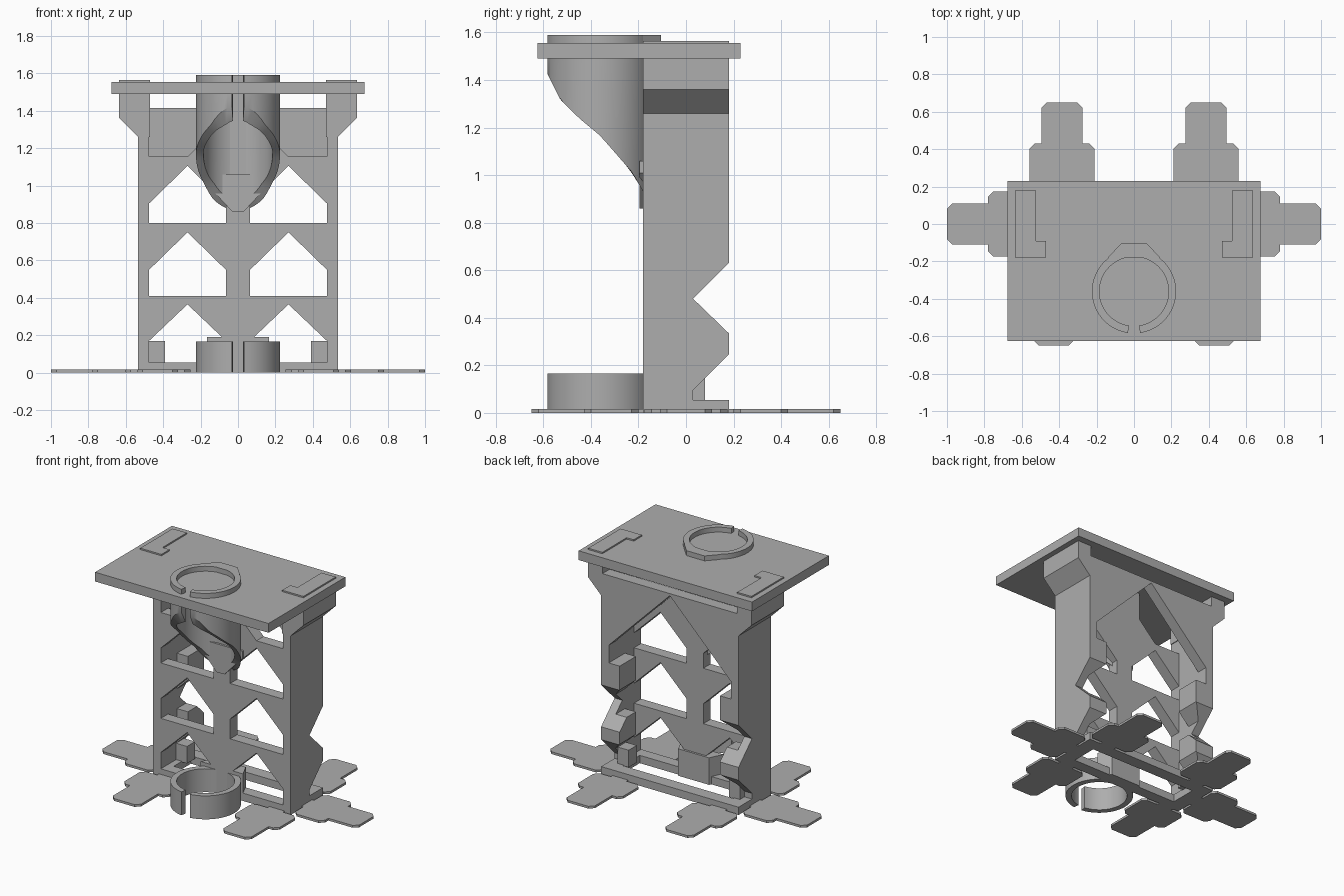
import bpy, bmesh, math

if "Cube" in bpy.data.objects:
    bpy.data.objects.remove(bpy.data.objects["Cube"])

grey = bpy.data.materials.new("plain grey")
grey.diffuse_color = (0.42, 0.42, 0.42, 1)
grey.use_nodes = True
grey.node_tree.nodes["Principled BSDF"].inputs["Base Color"].default_value = grey.diffuse_color


def finish(name, bm, smooth=False):
    bmesh.ops.recalc_face_normals(bm, faces=bm.faces)
    me = bpy.data.meshes.new(name)
    bm.to_mesh(me)
    bm.free()
    me.materials.append(grey)
    ob = bpy.data.objects.new(name, me)
    bpy.context.collection.objects.link(ob)
    if smooth:
        bpy.ops.object.select_all(action='DESELECT')
        ob.select_set(True)
        bpy.context.view_layer.objects.active = ob
        bpy.ops.object.shade_smooth_by_angle(angle=math.radians(30))
    return ob


def prism(name, pts, lo, hi, axis):
    """Extrude a 2D outline along one axis (x: y,z  y: x,z  z: x,y)."""
    place = {'x': lambda p, t: (t, p[0], p[1]),
             'y': lambda p, t: (p[0], t, p[1]),
             'z': lambda p, t: (p[0], p[1], t)}[axis]
    bm = bmesh.new()
    a = [bm.verts.new(place(p, lo)) for p in pts]
    b = [bm.verts.new(place(p, hi)) for p in pts]
    bm.faces.new(a)
    bm.faces.new(b)
    n = len(pts)
    for i in range(n):
        bm.faces.new((a[i], a[(i + 1) % n], b[(i + 1) % n], b[i]))
    return finish(name, bm)


def box(name, x0, x1, y0, y1, z0, z1):
    return prism(name, [(x0, y0), (x1, y0), (x1, y1), (x0, y1)], z0, z1, 'z')


def cut(ob, cutters):
    bpy.context.view_layer.objects.active = ob
    for c in cutters:
        m = ob.modifiers.new("cut", 'BOOLEAN')
        m.operation, m.solver, m.object = 'DIFFERENCE', 'EXACT', c
        bpy.ops.object.modifier_apply(modifier=m.name)
        bpy.data.objects.remove(c)


def flip(pts, s):
    return [(s * x, z) for x, z in pts]


def split_ring(name, top, bottom, n=56):
    """C-shaped tube with a front slot; bottom is a height function of y."""
    bm = bmesh.new()
    gap, cy = 0.145, -0.36
    rows = []
    for i in range(n + 1):
        a = -math.pi / 2 + gap + (2 * math.pi - 2 * gap) * i / n
        c, s = math.cos(a), math.sin(a)
        row = []
        for r, high in ((0.225, 0), (0.225, 1), (0.185, 1), (0.185, 0)):
            y = cy + r * s
            row.append(bm.verts.new((r * c, y, top if high else bottom(y))))
        rows.append(row)
    for p, q in zip(rows, rows[1:]):
        for k in range(4):
            bm.faces.new((p[k], p[(k + 1) % 4], q[(k + 1) % 4], q[k]))
    bm.faces.new(rows[0])
    bm.faces.new(rows[-1])
    return finish(name, bm, True)


def house(s, z0, z1, z2):
    return flip([(0.065, z0), (0.475, z0), (0.475, z1), (0.27, z2), (0.065, z1)], s)


HOUSES = [(0.055, 0.17, 0.365), (0.41, 0.55, 0.75), (0.80, 0.905, 1.105)]

# Top plate
box("top_plate", -0.675, 0.675, -0.625, 0.23, 1.49, 1.555)

# Front truss panel with gabled windows and open upper corners
panel = box("front_panel", -0.535, 0.535, -0.18, -0.10, 0, 1.49)
holes = []
for s in (1, -1):
    for h in HOUSES:
        holes.append(prism("cutter", house(s, *h), -0.3, 0, 'y'))
    upper = [(0.475, 1.155), (0.27, 1.155), (0.13, 1.295), (0.13, 1.6), (0.475, 1.6)]
    holes.append(prism("cutter", flip(upper, s), -0.3, 0, 'y'))
cut(panel, holes)

# Rear gusset with a wide gabled underside
prism("rear_gusset", [(-0.535, 0.865), (0, 1.40), (0.535, 0.865), (0.535, 1.26),
                      (0.635, 1.36), (0.635, 1.415), (-0.635, 1.415),
                      (-0.635, 1.36), (-0.535, 1.26)], 0.10, 0.18, 'y')

# Base frame around an open middle
frame = box("base_frame", -0.535, 0.535, -0.18, 0.18, 0, 0.055)
cut(frame, [box("cutter", -0.43, 0.43, -0.10, 0.09, -0.1, 0.2)])

# Side walls with rear notches, flared tops, inner flanges and corner blocks
wall = [(-0.18, 0), (0.18, 0), (0.18, 0.055), (0.03, 0.055), (0.03, 0.095),
        (0.18, 0.245), (0.18, 0.335), (0.03, 0.48), (0.18, 0.63),
        (0.18, 1.26), (-0.18, 1.26)]
flange = [(0.0, 0.055)] + wall[3:9] + [(0.18, 0.9), (0.0, 0.9)]
flare = [(0.475, 1.26), (0.535, 1.26), (0.635, 1.36), (0.635, 1.565),
         (0.525, 1.565), (0.525, 1.31)]
for s, side in ((1, "right"), (-1, "left")):
    prism("side_wall_" + side, wall, s * 0.475, s * 0.535, 'x')
    prism("wall_flare_" + side, flip(flare, s), -0.18, 0.18, 'y')
    box("flare_foot_" + side, s * 0.47, s * 0.53, -0.18, -0.09, 1.26, 1.565)
    fl = prism("inner_flange_" + side, flange, s * 0.39, s * 0.48, 'x')
    cut(fl, [prism("cutter", house(s, *h), -0.1, 0.3, 'y') for h in HOUSES])
    box("corner_block_" + side, s * 0.39, s * 0.476, -0.01, 0.08, 0.05, 0.17)

# Lower ring and its backing
split_ring("lower_ring", 0.165, lambda y: 0.0)
prism("lower_ring_backing", [(-0.165, -0.18), (0.165, -0.18), (0.12, -0.085),
                             (-0.12, -0.085)], 0, 0.19, 'z')

# Upper tube: its lower rim sweeps down towards the panel
RIM = [(-0.585, 1.43), (-0.53, 1.32), (-0.45, 1.24), (-0.36, 1.165),
       (-0.225, 1.01), (-0.18, 0.93), (-0.13, 0.86)]


def rim(y):
    y = min(max(y, RIM[0][0]), RIM[-1][0])
    for (a, za), (b, zb) in zip(RIM, RIM[1:]):
        if y <= b:
            return za + (zb - za) * (y - a) / (b - a)
    return RIM[-1][1]


split_ring("upper_tube", 1.50, rim)
split_ring("top_ring", 1.59, lambda y: 1.54)
lobe = [(-0.14, -0.18), (0.14, -0.18), (0.07, -0.105), (-0.07, -0.105)]
prism("tube_backing", lobe, 1.155, 1.50, 'z')
prism("top_ring_lobe", lobe, 1.54, 1.59, 'z')
# Tapered fairing under the tube
prism("tube_tail", [(-0.03, 0.86), (0.03, 0.86), (0.17, 1.01), (0.17, 1.06),
                    (-0.17, 1.06), (-0.17, 1.01)], -0.195, -0.17, 'y')

# Thin stepped foot pads; outline runs outward from the frame
half = [(0.06, 0.16), (0.06, 0.20), (0.145, 0.20), (0.175, 0.23), (0.175, 0.40),
        (0.145, 0.43), (0.11, 0.43), (0.11, 0.62), (0.08, 0.65)]
outline = half + [(-u, v) for u, v in reversed(half)]
for s, side in ((1, "right"), (-1, "left")):
    prism("rear_pad_" + side, [(s * 0.385 + u, v) for u, v in outline], 0, 0.016, 'z')
    prism("front_pad_" + side, [(s * 0.43 + u, -v) for u, v in outline], 0, 0.016, 'z')
    prism("side_pad_" + side, [(s * (v + 0.35), u) for u, v in outline], 0, 0.016, 'z')
